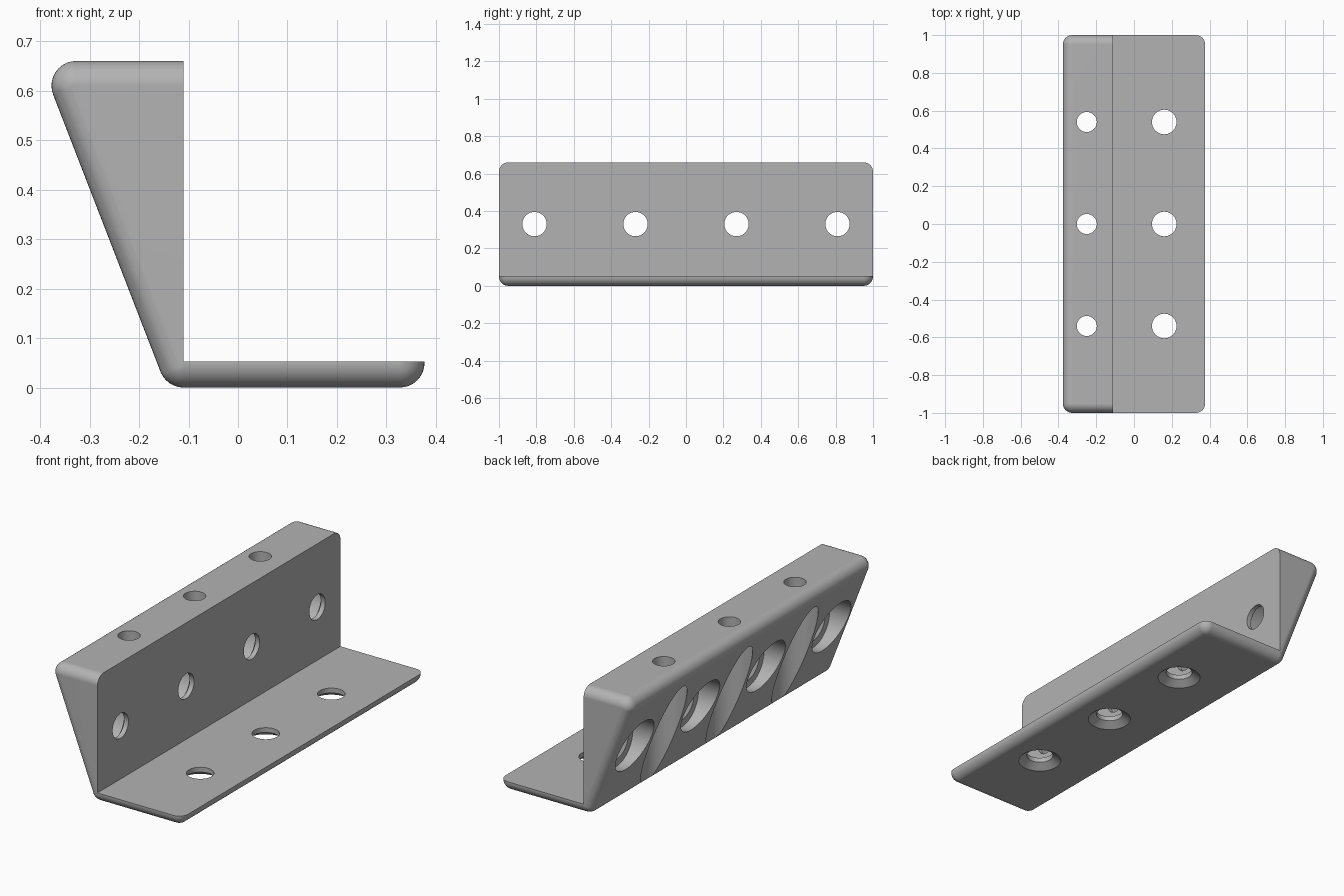
import bpy, bmesh, math
from mathutils import Matrix, Vector

cube = bpy.data.objects.get("Cube")
if cube:
    bpy.data.objects.remove(cube, do_unlink=True)

FILLET = 0.05
INNER_X, PLATE_Z, TOP_Z = -0.11, 0.053, 0.66

grey = bpy.data.materials.new("plain_grey")
grey.use_nodes = True
grey.diffuse_color = (0.45, 0.45, 0.45, 1)
grey.node_tree.nodes["Principled BSDF"].inputs["Base Color"].default_value = grey.diffuse_color


def make_object(name, bm):
    bmesh.ops.recalc_face_normals(bm, faces=bm.faces)
    mesh = bpy.data.meshes.new(name)
    bm.to_mesh(mesh)
    bm.free()
    mesh.materials.append(grey)
    obj = bpy.data.objects.new(name, mesh)
    bpy.context.collection.objects.link(obj)
    return obj


def lathe(bm, profile, matrix, sides=64):
    """Closed solid of revolution from (radius, height) rings."""
    rings = []
    for radius, height in profile:
        ring = []
        for i in range(sides):
            a = math.tau * i / sides
            ring.append(bm.verts.new(matrix @ Vector(
                (radius * math.cos(a), radius * math.sin(a), height))))
        rings.append(ring)
    for low, high in zip(rings, rings[1:]):
        for i in range(sides):
            j = (i + 1) % sides
            bm.faces.new((low[i], low[j], high[j], high[i]))
    bm.faces.new(rings[0][::-1])
    bm.faces.new(rings[-1])


def cut(target, cutter):
    cutter.hide_render = True
    mod = target.modifiers.new("cut", "BOOLEAN")
    mod.operation = "DIFFERENCE"
    mod.solver = "EXACT"
    mod.object = cutter
    bpy.ops.object.modifier_apply(modifier=mod.name)
    bpy.data.objects.remove(cutter, do_unlink=True)


# Rounded wedge block: hull around a ball in every corner
bm = bmesh.new()
for x, z in ((INNER_X, 0.05), (0.327, 0.05), (0.327, 0.61), (-0.327, 0.61)):
    for y in (-0.95, 0.95):
        bmesh.ops.create_uvsphere(bm, u_segments=32, v_segments=16, radius=FILLET,
                                  matrix=Matrix.Translation((x, y, z)))
points = [v.co.copy() for v in bm.verts]
bm.free()
bm = bmesh.new()
for p in points:
    bm.verts.new(p)
hull = bmesh.ops.convex_hull(bm, input=bm.verts)
loose = {g for g in hull["geom_interior"] + hull["geom_unused"]
         if isinstance(g, bmesh.types.BMVert)}
bmesh.ops.delete(bm, geom=list(loose), context="VERTS")
bmesh.ops.dissolve_limit(bm, angle_limit=math.radians(0.5), verts=bm.verts, edges=bm.edges)
bracket = make_object("angle_bracket", bm)
bpy.context.view_layer.objects.active = bracket
bracket.select_set(True)

# Square inner corner between the upright and the base plate
bm = bmesh.new()
bmesh.ops.create_cube(bm, size=1, matrix=Matrix.Translation((INNER_X + 0.5, 0, PLATE_Z + 0.5))
                      @ Matrix.Diagonal((1, 3, 1, 1)))
cut(bracket, make_object("inner_corner_cutter", bm))

# Screw holes
bm = bmesh.new()
for y in (-0.54, 0, 0.54):
    # Countersunk holes in the base plate
    lathe(bm, [(0.105, -0.05), (0.105, 0), (0.065, 0.028), (0.065, 0.1)],
          Matrix.Translation((0.16, y, 0)))
    # Holes in the top with a wide channel down the sloping back
    lathe(bm, [(0.11, -0.1), (0.11, TOP_Z - 0.05), (0.053, TOP_Z - 0.05), (0.053, TOP_Z + 0.1)],
          Matrix.Translation((-0.25, y, 0)))
for y in (-0.81, -0.27, 0.27, 0.81):
    # Counterbored holes through the upright
    lathe(bm, [(0.14, -0.4), (0.14, -0.053), (0.105, -0.053), (0.065, -0.025), (0.065, 0.1)],
          Matrix.Translation((INNER_X, y, 0.33)) @ Matrix.Rotation(math.pi / 2, 4, "Y"))
cut(bracket, make_object("screw_hole_cutter", bm))

# Smooth fillets with crisp flat faces
bpy.ops.object.shade_smooth_by_angle(angle=math.radians(30))
weighted = bracket.modifiers.new("flat_face_shading", "WEIGHTED_NORMAL")
weighted.keep_sharp = True
